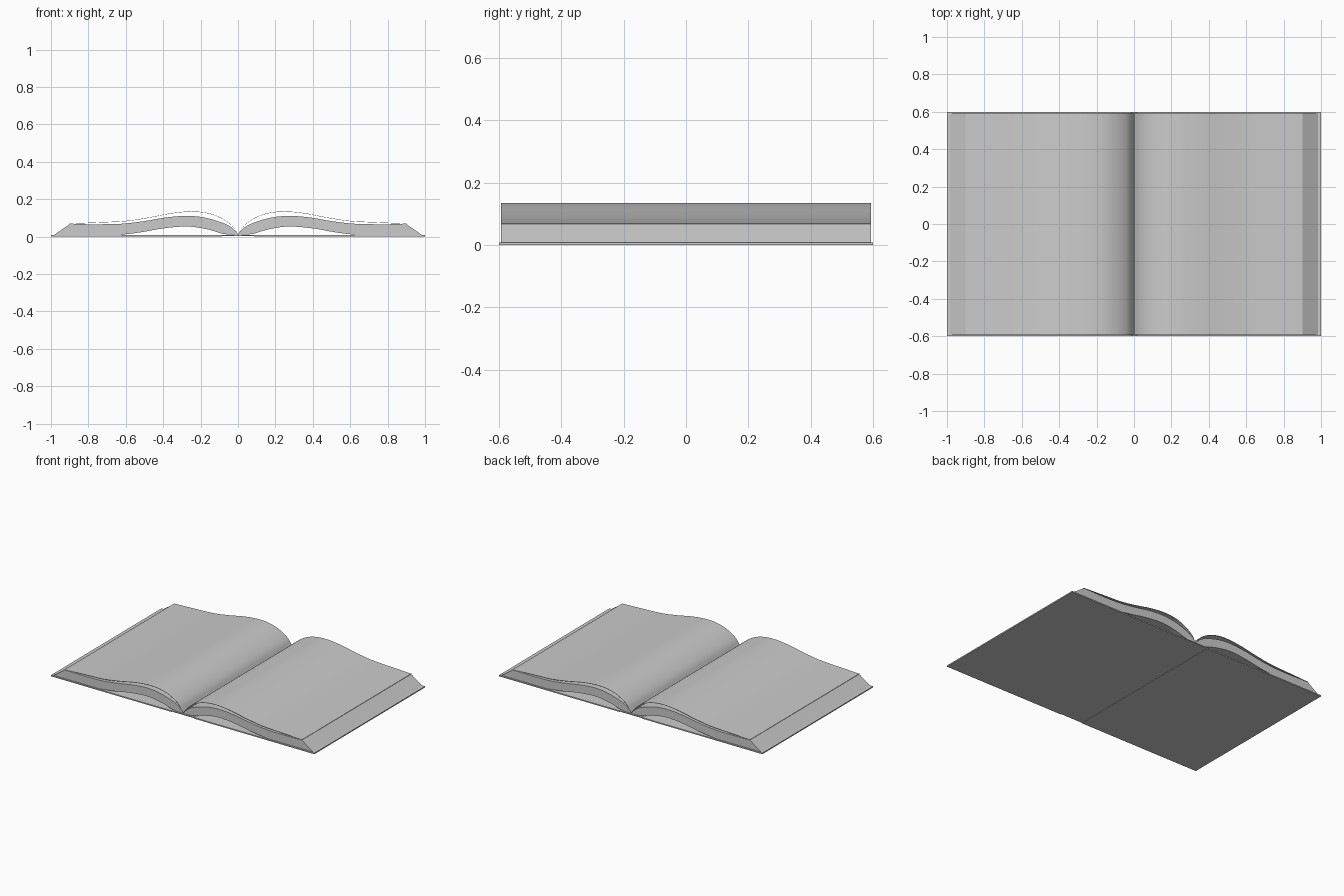
import bpy, math
from mathutils import Vector

cube = bpy.data.objects.get("Cube")
if cube:
    bpy.data.objects.remove(cube, do_unlink=True)

grey = bpy.data.materials.new("plain grey")
grey.use_nodes = True
grey.diffuse_color = (0.6, 0.6, 0.6, 1)
grey.node_tree.nodes["Principled BSDF"].inputs["Base Color"].default_value = (0.6, 0.6, 0.6, 1)

PAGE_FRONT, PAGE_BACK = -0.593, 0.593


def spline(points, steps=5):
    """Smooth curve through (x, z) points."""
    pts = [Vector(p) for p in points]
    pts = [2 * pts[0] - pts[1]] + pts + [2 * pts[-1] - pts[-2]]
    out = []
    for a, b, c, d in zip(pts, pts[1:], pts[2:], pts[3:]):
        for i in range(steps):
            t = i / steps
            out.append(0.5 * (2 * b + (c - a) * t + (2 * a - 5 * b + 4 * c - d) * t ** 2
                              + (3 * b - a - 3 * c + d) * t ** 3))
    return out + [pts[-2]]


def extrude(name, outline, y0, y1, side=1):
    """Closed (x, z) outline, counter-clockwise, swept along y."""
    loop = [(side * x, z) for x, z in outline]
    if side < 0:
        loop.reverse()
    n = len(loop)
    verts = [(x, y, z) for y in (y0, y1) for x, z in loop]
    faces = [tuple(range(n)), tuple(reversed(range(n, 2 * n)))]
    faces += [(i, i + n, (i + 1) % n + n, (i + 1) % n) for i in range(n)]
    mesh = bpy.data.meshes.new(name)
    mesh.from_pydata(verts, [], faces)
    mesh.materials.append(grey)
    obj = bpy.data.objects.new(name, mesh)
    bpy.context.collection.objects.link(obj)
    bpy.ops.object.select_all(action="DESELECT")
    obj.select_set(True)
    bpy.context.view_layer.objects.active = obj
    bpy.ops.object.shade_smooth_by_angle(angle=math.radians(30))
    return obj


# Page block section: arched underside, sloping fore edge, wavy top
under = spline([(0.004, 0.009), (0.08, 0.015), (0.16, 0.038), (0.27, 0.054),
                (0.4, 0.044), (0.52, 0.023), (0.64, 0.008)])
top = spline([(0.002, 0.016), (0.04, 0.053), (0.1, 0.08), (0.18, 0.102), (0.27, 0.111),
              (0.38, 0.103), (0.5, 0.083), (0.62, 0.069), (0.75, 0.066), (0.9, 0.067)])
block = under + [Vector((0.985, 0.008))] + top[::-1]

# Loose top leaf, lifted off the block near the spine
leaf = spline([(0.004, 0.018), (0.035, 0.062), (0.09, 0.1), (0.16, 0.126), (0.25, 0.135),
               (0.36, 0.125), (0.48, 0.102), (0.6, 0.084), (0.74, 0.077), (0.9, 0.07)])
leaf_outline = [p - Vector((0, 0.002)) for p in leaf] + leaf[::-1]

for side, label in ((1, "left"), (-1, "right")):
    extrude(label + "_page_block", block, PAGE_FRONT, PAGE_BACK, side)
    extrude(label + "_top_leaf", leaf_outline, PAGE_FRONT, PAGE_BACK, side)
    board = [(0.085, 0), (1, 0), (1, 0.008), (0.085, 0.008)]
    extrude(label + "_cover_board", board, -0.6, 0.6, side)

# Spine strip, slightly recessed between the boards
extrude("spine", [(-0.085, 0.003), (0.085, 0.003), (0.085, 0.009), (-0.085, 0.009)], -0.6, 0.6)
